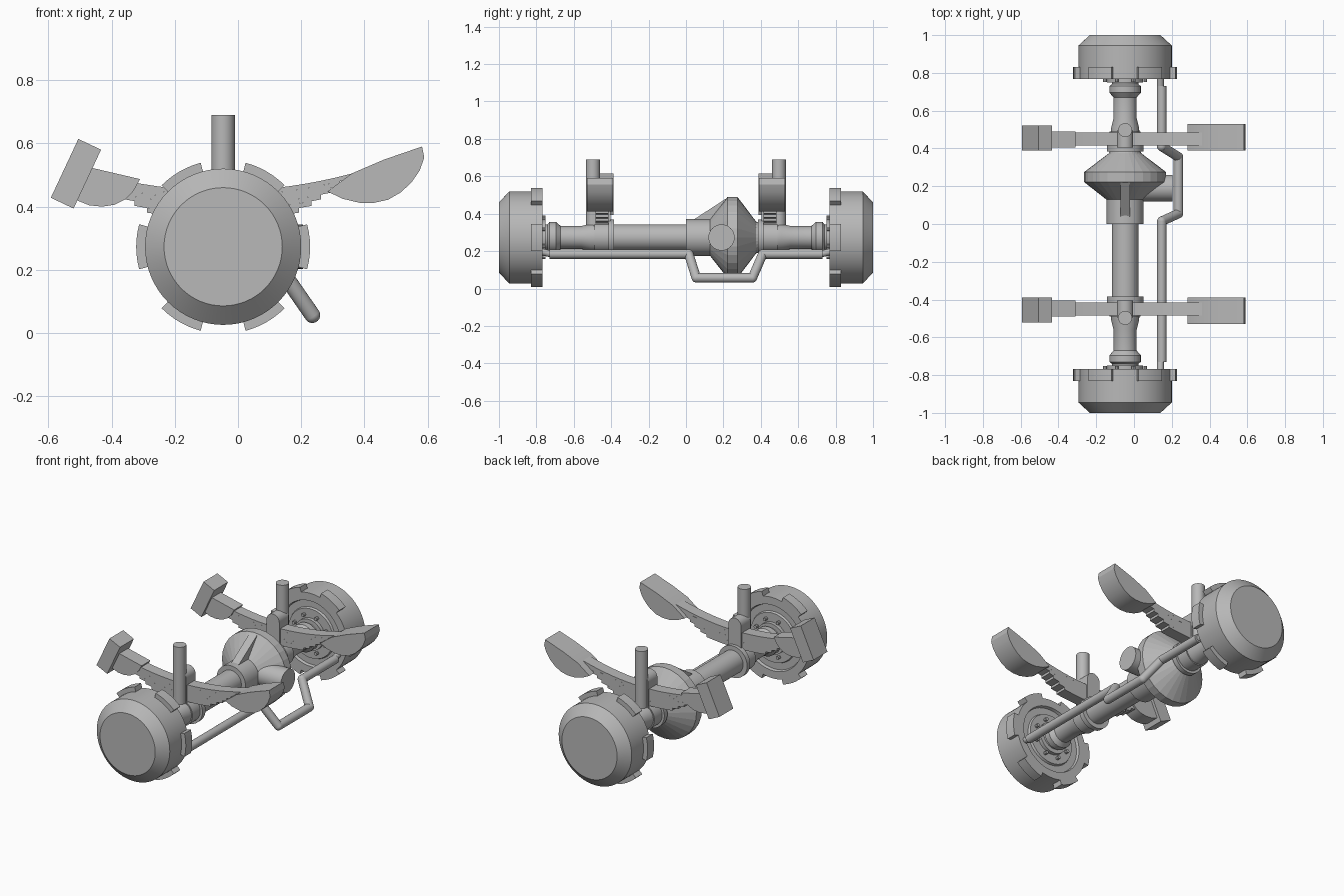
import bpy, bmesh, math
from mathutils import Vector

cube = bpy.data.objects.get("Cube")
if cube:
    bpy.data.objects.remove(cube, do_unlink=True)

grey = bpy.data.materials.new("plain_grey")
grey.use_nodes = True
grey.diffuse_color = (0.48, 0.48, 0.48, 1)
grey.node_tree.nodes["Principled BSDF"].inputs["Base Color"].default_value = (0.48, 0.48, 0.48, 1)

AX, AZ = -0.047, 0.273   # axle centre line


def finish(name, bm, smooth=True):
    bmesh.ops.recalc_face_normals(bm, faces=bm.faces)
    mesh = bpy.data.meshes.new(name)
    bm.to_mesh(mesh)
    bm.free()
    mesh.materials.append(grey)
    ob = bpy.data.objects.new(name, mesh)
    bpy.context.collection.objects.link(ob)
    if smooth:
        bpy.ops.object.select_all(action='DESELECT')
        ob.select_set(True)
        bpy.context.view_layer.objects.active = ob
        bpy.ops.object.shade_smooth_by_angle(angle=math.radians(25))
    return ob


def lathe(name, profile, side=1, segs=48, smooth=True):
    """Turn (y, radius) points about the axle line, with closed ends."""
    bm = bmesh.new()
    rings = []
    for y, r in profile:
        rings.append([bm.verts.new((AX + r * math.cos(a), side * y, AZ + r * math.sin(a)))
                      for a in (math.tau * i / segs for i in range(segs))])
    for a, b in zip(rings, rings[1:]):
        for i in range(segs):
            j = (i + 1) % segs
            bm.faces.new((a[i], a[j], b[j], b[i]))
    bm.faces.new(rings[0])
    bm.faces.new(rings[-1])
    return finish(name, bm, smooth)


def prism(name, points, y0, y1, side=1, smooth=True):
    """Extrude an (x, z) outline along y."""
    bm = bmesh.new()
    a = [bm.verts.new((x, side * y0, z)) for x, z in points]
    b = [bm.verts.new((x, side * y1, z)) for x, z in points]
    bm.faces.new(a)
    bm.faces.new(b)
    for i in range(len(a)):
        j = (i + 1) % len(a)
        bm.faces.new((a[i], a[j], b[j], b[i]))
    return finish(name, bm, smooth)


def rod(name, start, end, r, segs=24):
    """Cylinder between two points."""
    start, end = Vector(start), Vector(end)
    d = end - start
    bm = bmesh.new()
    bmesh.ops.create_cone(bm, cap_ends=True, segments=segs, radius1=r, radius2=r, depth=d.length)
    bmesh.ops.rotate(bm, verts=bm.verts, matrix=d.to_track_quat('Z', 'Y').to_matrix())
    bmesh.ops.translate(bm, verts=bm.verts, vec=(start + end) / 2)
    return finish(name, bm)


def polar(r, deg):
    a = math.radians(deg)
    return AX + r * math.cos(a), AZ + r * math.sin(a)


# Axle tube, sleeve and differential
lathe("axle_tube", [(-0.5, 0.07), (0.5, 0.07)])
lathe("differential_sleeve", [(0.0, 0.098), (0.14, 0.098)])
lathe("differential_housing", [(0.125, 0.085), (0.13, 0.1), (0.222, 0.217), (0.275, 0.217),
                               (0.375, 0.085), (0.39, 0.08)], segs=28, smooth=False)
rod("pinion_housing", (AX, 0.19, AZ), (0.205, 0.19, AZ), 0.07, 32)

# Rib on top of the housing
bm = bmesh.new()
sides = []
for x in (AX - 0.025, AX + 0.025):
    sides.append([bm.verts.new((x, y, z)) for y, z in
                  ((0.04, 0.34), (0.04, 0.368), (0.225, 0.488), (0.225, 0.34))])
    bm.faces.new(sides[-1])
for i in range(4):
    j = (i + 1) % 4
    bm.faces.new((sides[0][i], sides[0][j], sides[1][j], sides[1][i]))
finish("housing_rib", bm, False)

# Bent rod beside the axle
path = [(0.147, -0.73, 0.184), (0.147, 0.015, 0.184), (0.235, 0.055, 0.057),
        (0.235, 0.355, 0.057), (0.147, 0.41, 0.184), (0.147, 0.73, 0.184)]
for a, b in zip(path, path[1:]):
    rod("brake_rod", a, b, 0.025)
for p in path[1:-1]:
    bm = bmesh.new()
    bmesh.ops.create_uvsphere(bm, u_segments=20, v_segments=12, radius=0.025)
    bmesh.ops.translate(bm, verts=bm.verts, vec=p)
    finish("rod_elbow", bm)

LEAF = 0.0147
HALF_LENGTHS = (0.41, 0.37, 0.34, 0.31, 0.28, 0.24, 0.2)


def leaf_outline(index, half):
    """Bowed strip; lower leaves are shorter."""
    top = 0.45 - LEAF * index
    xs = [half * (i / 8 - 1) for i in range(17)]
    upper = [(AX + x, top + 0.33 * x * x) for x in xs]
    return upper + [(x, z - LEAF) for x, z in reversed(upper)]


for s, end in ((-1, "front"), (1, "rear")):
    # Axle end and hub
    lathe(end + "_axle_end", [(0.48, 0.076), (0.51, 0.074), (0.56, 0.061), (0.67, 0.061),
                              (0.695, 0.083), (0.73, 0.083), (0.74, 0.07), (0.75, 0.07),
                              (0.75, 0.095), (0.79, 0.095)], s)
    # Drum with recessed inner face
    lathe(end + "_drum", [(0.772, 0.135), (0.772, 0.15), (0.785, 0.155), (0.785, 0.195),
                          (0.768, 0.2), (0.768, 0.247), (0.945, 0.247), (1.0, 0.187)], s, 64)
    for k in range(6):
        angles = [60 * k - 15 + 5 * i for i in range(7)]
        outline = [polar(0.275, a) for a in angles] + [polar(0.235, a) for a in reversed(angles)]
        prism(end + "_drum_lug", outline, 0.768, 0.83, s)
    for k in range(8):
        x, z = polar(0.115, 45 * k + 22.5)
        rod(end + "_hub_bolt", (x, s * 0.752, z), (x, s * 0.78, z), 0.01, 8)
    rod(end + "_rod_tip", (0.14, s * 0.72, 0.184), (0.14, s * 0.785, 0.2), 0.018)

    # Spring seat and leaves
    lathe(end + "_spring_seat", [(0.385, 0.085), (0.385, 0.097), (0.415, 0.097),
                                 (0.415, 0.082), (0.49, 0.082)], s)
    for i, half in enumerate(HALF_LENGTHS):
        prism(end + "_spring_leaf", leaf_outline(i, half), 0.415, 0.485, s)

    # Clamp with rounded top, and post
    clamp = [(AX + 0.043 * math.cos(a), 0.49 + 0.043 * math.sin(a))
             for a in (math.pi * i / 12 for i in range(13))]
    prism(end + "_spring_clamp", clamp + [(AX - 0.043, 0.33), (AX + 0.043, 0.33)], 0.405, 0.495, s)
    rod(end + "_post", (AX, s * 0.497, 0.34), (AX, s * 0.497, 0.69), 0.037, 32)

    # Spring end mounts
    prism(end + "_left_mount", [(0.283, 0.448), (0.36, 0.505), (0.46, 0.548), (0.582, 0.59),
                                (0.589, 0.555), (0.575, 0.515), (0.55, 0.478), (0.515, 0.445),
                                (0.475, 0.422), (0.43, 0.412), (0.385, 0.412), (0.33, 0.425)],
          0.39, 0.53, s)
    prism(end + "_right_mount", [(-0.31, 0.487), (-0.46, 0.522), (-0.51, 0.42), (-0.47, 0.404),
                                 (-0.43, 0.4), (-0.39, 0.406), (-0.355, 0.424), (-0.33, 0.45)],
          0.405, 0.49, s)
    prism(end + "_right_block", [(-0.505, 0.614), (-0.433, 0.58), (-0.52, 0.394), (-0.592, 0.428)],
          0.388, 0.522, s, False)
